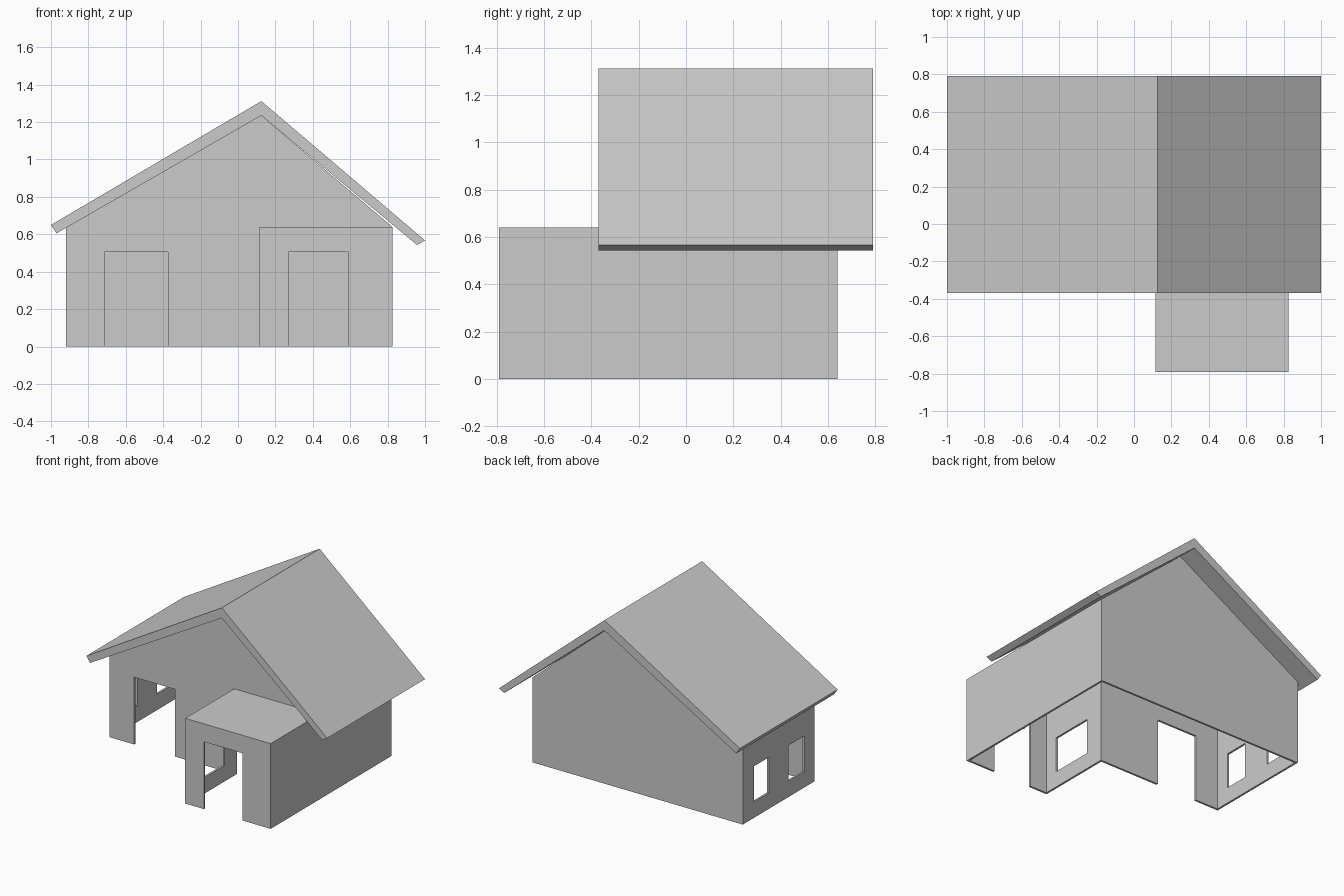
import bpy, bmesh

if "Cube" in bpy.data.objects:
    bpy.data.objects.remove(bpy.data.objects["Cube"])

T = 0.015                      # wall thickness
FRONT, BACK = -0.21, 0.64      # main house depth
PORCH_FRONT = -0.79


def prism(name, profile, y0, y1):
    """Extrude an (x, z) profile along y."""
    bm = bmesh.new()
    face = bm.faces.new([bm.verts.new((x, y0, z)) for x, z in profile])
    side = bmesh.ops.extrude_face_region(bm, geom=[face])["geom"]
    verts = [v for v in side if isinstance(v, bmesh.types.BMVert)]
    bmesh.ops.translate(bm, verts=verts, vec=(0, y1 - y0, 0))
    bmesh.ops.recalc_face_normals(bm, faces=bm.faces[:])
    mesh = bpy.data.meshes.new(name)
    bm.to_mesh(mesh)
    bm.free()
    obj = bpy.data.objects.new(name, mesh)
    bpy.context.collection.objects.link(obj)
    return obj


def box(name, x0, x1, y0, y1, z0, z1):
    return prism(name, [(x0, z0), (x1, z0), (x1, z1), (x0, z1)], y0, y1)


def cut(target, cutter):
    """Subtract the cutter from the target, then remove it."""
    cutter.hide_render = True
    mod = target.modifiers.new("cut", "BOOLEAN")
    mod.operation = "DIFFERENCE"
    mod.solver = "EXACT"
    mod.object = cutter
    bpy.context.view_layer.objects.active = target
    bpy.ops.object.modifier_apply(modifier=mod.name)
    bpy.data.objects.remove(cutter)


# Main house: hollow gabled shell, open underneath
house = prism("house_walls", [(-0.92, 0), (0.825, 0), (0.825, 0.64),
                              (0.125, 1.235), (-0.92, 0.634)], FRONT, BACK)
cut(house, prism("room_cutter", [(-0.905, -0.1), (0.81, -0.1), (0.81, 0.633),
                                 (0.125, 1.216), (-0.905, 0.625)],
                 FRONT + T, BACK - T))

# Front doorway and passage into the front wing
cut(house, box("door_cutter", -0.715, -0.375, FRONT - 0.1, FRONT + 0.1, -0.1, 0.505))
cut(house, box("passage_cutter", 0.13, 0.805, FRONT - 0.1, FRONT + 0.1, -0.1, 0.62))

# Two windows in the left wall
for y0, y1 in [(-0.09, 0.10), (0.33, 0.51)]:
    cut(house, box("window_cutter", -1.0, -0.8, y0, y1, 0.12, 0.387))

# Flat-roofed front wing with doorway and side window
wing = box("front_wing", 0.115, 0.825, PORCH_FRONT, FRONT, 0, 0.64)
cut(wing, box("wing_room_cutter", 0.13, 0.81, PORCH_FRONT + T, FRONT + 0.1, -0.1, 0.625))
cut(wing, box("wing_door_cutter", 0.27, 0.59, PORCH_FRONT - 0.1, PORCH_FRONT + 0.1, -0.1, 0.505))
cut(wing, box("wing_window_cutter", 0.05, 0.2, -0.67, -0.345, 0.12, 0.387))

# Overhanging asymmetric roof
prism("roof", [(-1.0, 0.65), (-0.97, 0.605), (0.125, 1.235), (0.957, 0.543),
               (1.0, 0.567), (0.125, 1.312)], -0.37, 0.79)
